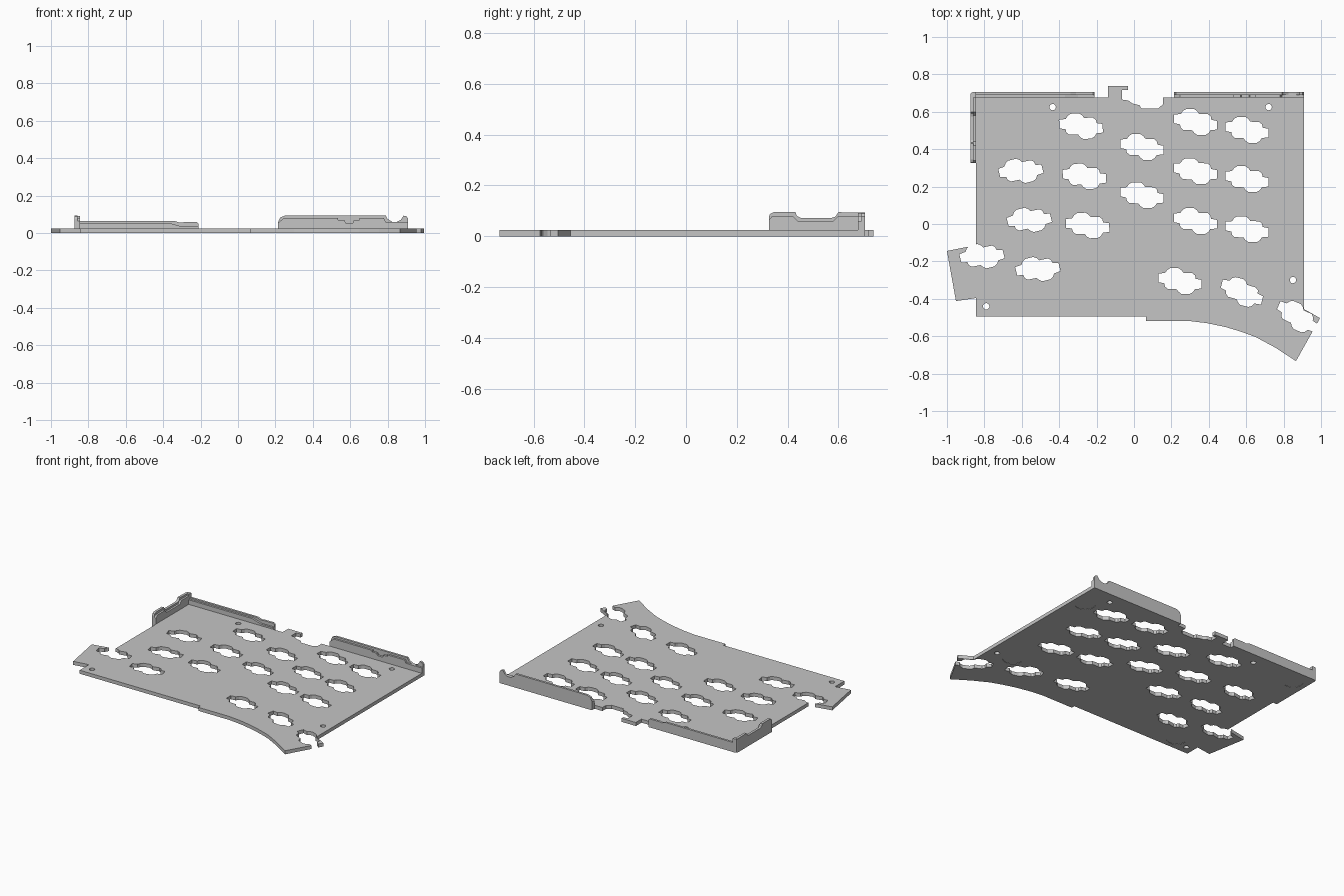
import bpy, bmesh, math
from mathutils import Vector, Matrix

cube = bpy.data.objects.get("Cube")
if cube:
    bpy.data.objects.remove(cube, do_unlink=True)

TOP = 0.024      # plate thickness
GREY = (0.56, 0.56, 0.56, 1)

steel = bpy.data.materials.new("plain_grey")
steel.use_nodes = True
steel.diffuse_color = GREY
steel.node_tree.nodes["Principled BSDF"].inputs["Base Color"].default_value = GREY


def prism(bm, points, low, high, place):
    """Closed solid from a flat outline; place maps (u, v, depth) to space."""
    pairs = zip(points, points[1:] + points[:1])
    if sum(a[0] * b[1] - b[0] * a[1] for a, b in pairs) < 0:
        points = points[::-1]
    base = [bm.verts.new(place(u, v, low)) for u, v in points]
    cap = [bm.verts.new(place(u, v, high)) for u, v in points]
    bm.faces.new(base[::-1])
    bm.faces.new(cap)
    for i in range(len(points)):
        bm.faces.new((base[i - 1], base[i], cap[i], cap[i - 1]))


def finish(name, bm):
    bm.normal_update()
    if bm.calc_volume(signed=True) < 0:
        bmesh.ops.reverse_faces(bm, faces=bm.faces)
    mesh = bpy.data.meshes.new(name)
    bm.to_mesh(mesh)
    bm.free()
    mesh.materials.append(steel)
    obj = bpy.data.objects.new(name, mesh)
    bpy.context.collection.objects.link(obj)
    return obj


def flat(u, v, d):      # outline seen from above
    return (u, v, d)


def along_back(u, v, d):    # outline of a wall running along x
    return (u, d, v)


def along_side(u, v, d):    # outline of a wall running along y
    return (d, u, v)


def disc(x, y, r, n):
    return [(x + r * math.cos(math.tau * i / n), y + r * math.sin(math.tau * i / n)) for i in range(n)]


# Plate outline: left wing, stepped and curved front, right wing, hooked back edge
outline = [
    (-.845, .677), (-.845, -.116), (-.893, -.123), (-1, -.144), (-.952, -.412), (-.845, -.396),
    (-.845, -.495), (.065, -.495), (.065, -.519), (.3, -.519), (.39, -.53), (.49, -.551),
    (.57, -.575), (.65, -.604), (.754, -.66), (.866, -.733), (.995, -.503), (.909, -.455),
    (.909, .677), (.155, .677), (.155, .64), (.128, .617), (.04, .617), (.03, .635),
    (-.01, .645), (-.03, .66), (-.064, .665), (-.064, .717), (-.032, .717), (-.032, .738),
    (-.139, .738), (-.139, .677)]
bm = bmesh.new()
prism(bm, outline, 0, TOP, flat)
plate = finish("base_plate", bm)

# Keyed slot: half an outline, completed by turning it half round
half = [(-.115, .04), (-.08, .043), (-.068, .06), (-.052, .069), (-.008, .069), (.008, .058),
        (.018, .044), (.066, .042), (.08, .03), (.084, .012), (.115, .006)]
slot = half + [(-x, -y) for x, y in half]

# Slot places: x, y and turn in degrees
slots = [(-.283, .523, 3), (.33, .545, 0), (.604, .503, 0), (.042, .412, 0), (-.605, .284, 14),
         (-.265, .255, 3), (.328, .282, 0), (.604, .24, 0), (.042, .154, 0), (-.56, .022, 14),
         (-.248, -.008, 3), (.328, .016, 0), (.604, -.028, 0), (-.813, -.172, 14),
         (-.514, -.241, 14), (.246, -.305, 0), (.577, -.364, -14), (.873, -.495, -23)]
bm = bmesh.new()
for x, y, turn in slots:
    spin = Matrix.Rotation(math.radians(turn), 2)
    prism(bm, [tuple(spin @ Vector(p) + Vector((x, y))) for p in slot], -.1, .1, flat)
# Four pin holes and four shallow round recesses underneath
for x, y in [(-.435, .625), (.72, .625), (.85, -.3), (-.79, -.44)]:
    prism(bm, disc(x, y, .017, 20), -.1, .1, flat)
for x, y in [(.82, .51), (.73, -.29), (-.777, .6), (-.68, -.4)]:
    prism(bm, disc(x, y, .064, 32), -.1, .002, flat)
cutter = finish("slot_cutter", bm)
cutter.hide_render = True

cut = plate.modifiers.new("slots", 'BOOLEAN')
cut.object = cutter
cut.operation = 'DIFFERENCE'
cut.solver = 'EXACT'
cut.use_self = True
bpy.context.view_layer.update()
result = bpy.data.meshes.new_from_object(plate.evaluated_get(bpy.context.evaluated_depsgraph_get()))
plate.modifiers.clear()
plate.data = result
bpy.data.objects.remove(cutter, do_unlink=True)


def wall(name, outer, inner, place, edge, step, back):
    """A flange with a tall outer skin and a lower inner ledge."""
    bm = bmesh.new()
    prism(bm, outer, step, back, place)
    prism(bm, inner, edge, step, place)
    return finish(name, bm)


# Back wall on the left of the plan, low with a sloped end
wall("back_wall_long",
     [(-.86, 0), (-.21, 0), (-.21, .05), (-.22, .058), (-.29, .058), (-.31, .055), (-.34, .065), (-.86, .065)],
     [(-.85, 0), (-.21, 0), (-.21, .035), (-.3, .035), (-.37, .055), (-.85, .055)],
     along_back, .677, .69, .705)

# Back wall on the other half, tall with a scooped end and a keyed notch
wall("back_wall_notched",
     [(.215, 0), (.909, 0), (.909, .078), (.9, .09), (.885, .093), (.87, .07), (.85, .06), (.825, .06),
      (.8, .075), (.79, .093), (.25, .093), (.225, .083), (.215, .06)],
     [(.215, 0), (.909, 0), (.909, .06), (.79, .06), (.78, .08), (.65, .08), (.65, .07), (.62, .07),
      (.615, .055), (.575, .055), (.57, .07), (.535, .07), (.535, .08), (.245, .08), (.215, .055)],
     along_back, .677, .69, .705)

# Side wall with a dipped top
wall("side_wall",
     [(.326, 0), (.69, 0), (.69, .093), (.6, .095), (.588, .078), (.575, .073), (.45, .073),
      (.437, .08), (.43, .095), (.345, .095), (.33, .088), (.326, .075)],
     [(.326, 0), (.69, 0), (.69, .08), (.6, .08), (.58, .06), (.44, .06), (.42, .08), (.34, .08), (.326, .065)],
     along_side, -.845, -.858, -.875)

# Rounded post joining the side wall to the back wall
bm = bmesh.new()
prism(bm, [(-.845, .677), (-.845, .705), (-.863, .705), (-.872, .7), (-.875, .69), (-.875, .677)], 0, .092, flat)
finish("corner_post", bm)
